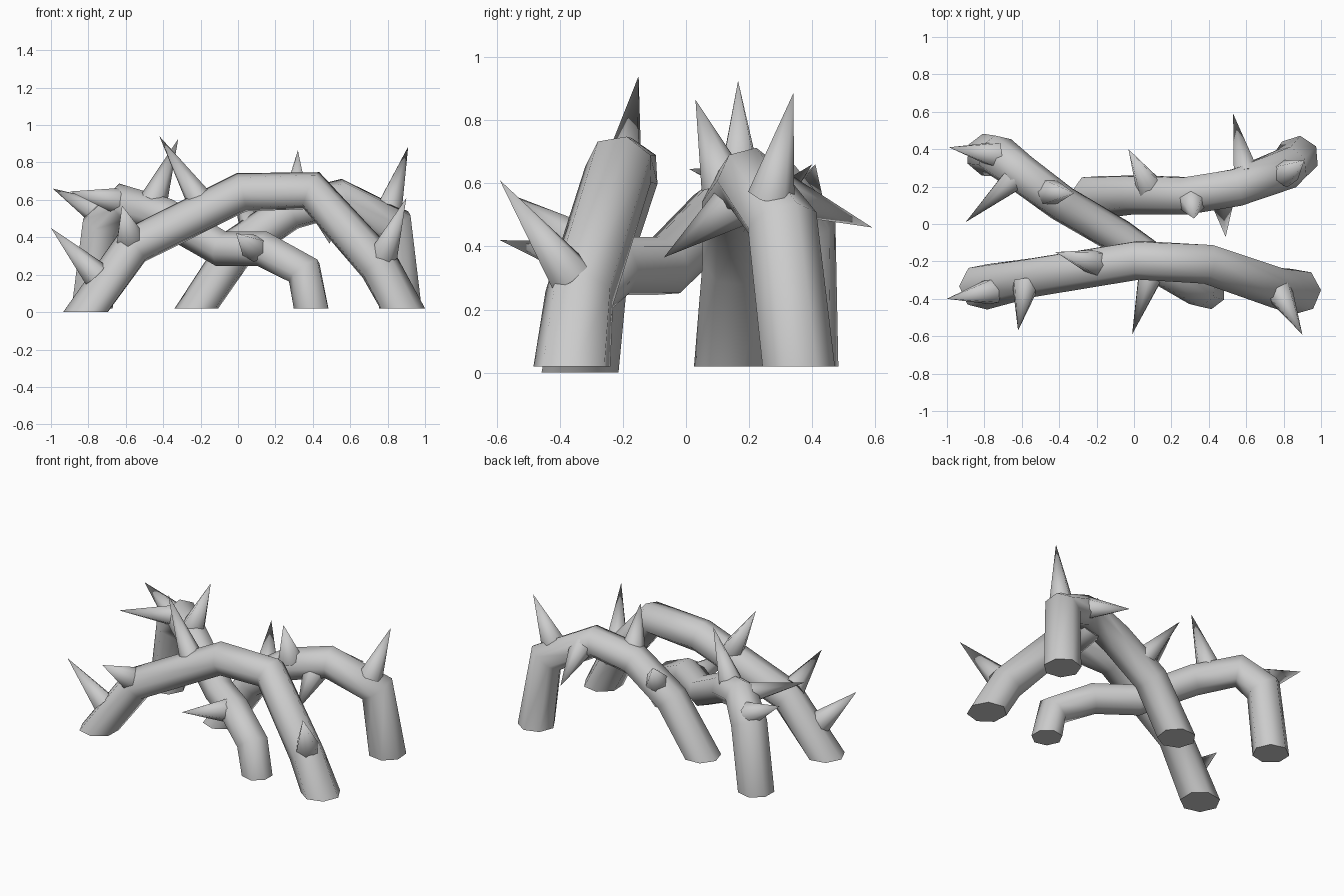
import bpy, bmesh, math
from mathutils import Vector

if "Cube" in bpy.data.objects:
    bpy.data.objects.remove(bpy.data.objects["Cube"])

SIDES = 7


def finish(bm, name, angle):
    bmesh.ops.recalc_face_normals(bm, faces=bm.faces)
    me = bpy.data.meshes.new(name)
    bm.to_mesh(me)
    bm.free()
    ob = bpy.data.objects.new(name, me)
    bpy.context.collection.objects.link(ob)
    bpy.ops.object.select_all(action='DESELECT')
    ob.select_set(True)
    bpy.context.view_layer.objects.active = ob
    bpy.ops.object.shade_smooth_by_angle(angle=math.radians(angle))
    # keep the flat caps crisp even where they are cut obliquely
    for f in me.polygons:
        if len(f.vertices) > 4:
            f.use_smooth = False
    return ob


def vine(name, path):
    """Tube through (x, y, z, radius) points, cut level at both ends."""
    pts = [Vector(p[:3]) for p in path]
    bm = bmesh.new()
    rings = []
    u = (pts[1] - pts[0]).cross(Vector((0, 0, 1))).normalized()
    last = len(pts) - 1
    for i, p in enumerate(pts):
        if i == 0:
            t = Vector((0, 0, 1))
        elif i == last:
            t = Vector((0, 0, -1))
        else:
            t = ((p - pts[i - 1]).normalized() + (pts[i + 1] - p).normalized()).normalized()
        u = (u - t * u.dot(t)).normalized()
        v = t.cross(u)
        ring = []
        for k in range(SIDES):
            a = 2 * math.pi * k / SIDES
            ring.append(bm.verts.new(p + (u * math.cos(a) + v * math.sin(a)) * path[i][3]))
        rings.append(ring)
    for a, b in zip(rings, rings[1:]):
        for k in range(SIDES):
            n = (k + 1) % SIDES
            bm.faces.new((a[k], a[n], b[n], b[k]))
    bm.faces.new(rings[0])
    bm.faces.new(rings[-1])
    return finish(bm, name, 60)


def thorn(name, base, tip, r=0.075):
    """Six-sided spike from base centre to tip."""
    base, tip = Vector(base), Vector(tip)
    d = tip - base
    q = d.to_track_quat('Z', 'Y')
    bm = bmesh.new()
    bmesh.ops.create_cone(bm, cap_ends=True, segments=6, radius1=r, radius2=0, depth=d.length)
    for v in bm.verts:
        v.co = q @ v.co + (base + tip) / 2
    return finish(bm, name, 62)


# Three arching vines
vine("front_vine", [(-0.81, -0.335, 0.0, 0.125), (-0.56, -0.285, 0.35, 0.108),
                    (0.02, -0.19, 0.64, 0.108), (0.39, -0.21, 0.65, 0.11),
                    (0.75, -0.335, 0.25, 0.112), (0.875, -0.36, 0.02, 0.125)])
vine("crossing_vine", [(0.395, -0.36, 0.02, 0.097), (0.355, -0.35, 0.22, 0.1),
                       (0.14, -0.23, 0.335, 0.098), (-0.08, -0.07, 0.335, 0.098),
                       (-0.38, 0.105, 0.51, 0.1), (-0.61, 0.275, 0.585, 0.105),
                       (-0.73, 0.365, 0.46, 0.115), (-0.785, 0.37, 0.02, 0.115)])
vine("back_vine", [(-0.22, 0.145, 0.02, 0.12), (0.0, 0.16, 0.35, 0.108),
                   (0.28, 0.155, 0.54, 0.105), (0.55, 0.2, 0.61, 0.105),
                   (0.83, 0.305, 0.47, 0.115), (0.872, 0.355, 0.02, 0.118)])

# Thorns: base centre, tip
thorns = {
    "front_vine_thorn": [((-0.76, -0.36, 0.2), (-1.0, -0.4, 0.45)),
                         ((-0.58, -0.33, 0.4), (-0.62, -0.57, 0.57)),
                         ((-0.2, -0.21, 0.59), (-0.42, -0.15, 0.94)),
                         ((0.78, -0.37, 0.31), (0.9, -0.59, 0.61))],
    "crossing_vine_thorn": [((0.09, -0.27, 0.34), (-0.01, -0.59, 0.42)),
                            ((-0.45, 0.17, 0.6), (-0.32, 0.165, 0.925)),
                            ((-0.63, 0.25, 0.59), (-0.9, 0.01, 0.645)),
                            ((-0.74, 0.37, 0.53), (-0.99, 0.41, 0.66))],
    "back_vine_thorn": [((0.31, 0.12, 0.6), (0.32, 0.03, 0.865)),
                        ((0.81, 0.27, 0.56), (0.91, 0.34, 0.885)),
                        ((0.6, 0.27, 0.58), (0.53, 0.59, 0.46)),
                        ((0.08, 0.2, 0.46), (-0.03, 0.4, 0.66)),
                        ((0.47, 0.15, 0.53), (0.49, -0.07, 0.365))],
}
for name, items in thorns.items():
    for i, (b, t) in enumerate(items):
        thorn(f"{name}_{i + 1}", b, t)
